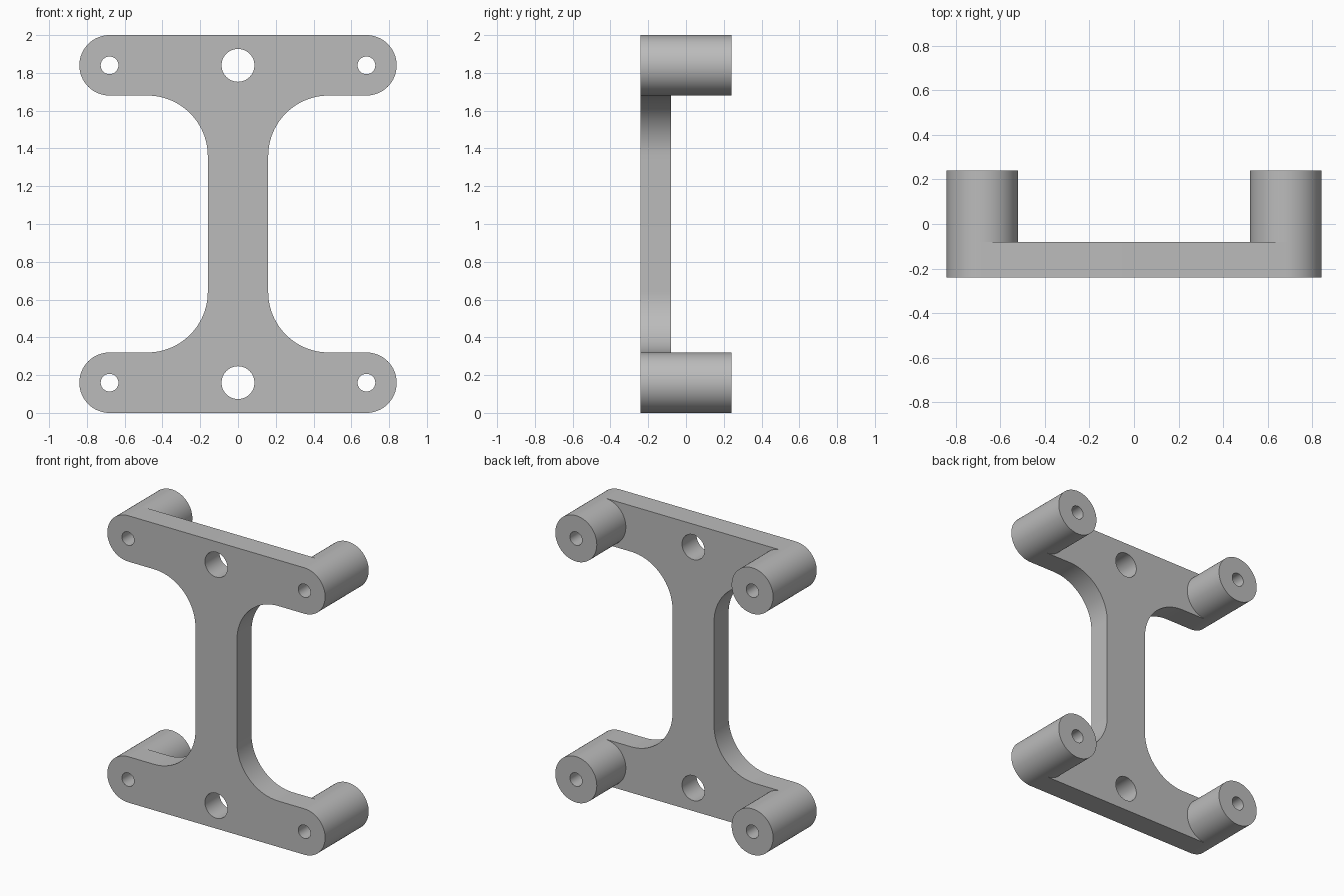
import bpy
import bmesh
import math

cube = bpy.data.objects.get("Cube")
if cube:
    bpy.data.objects.remove(cube, do_unlink=True)

# Main dimensions
HALF_Y = 0.24        # half of the total depth
PLATE_BACK = -0.08   # rear face of the plate
POST_X, POST_R = 0.68, 0.16
LOW_Z, HIGH_Z = 0.16, 1.84
SCREW_R, CENTRE_R = 0.047, 0.087
FILLET_R = 0.32

# Single plain grey
grey = bpy.data.materials.new("plain_grey")
grey.use_nodes = True
colour = (0.5, 0.5, 0.5, 1)
grey.diffuse_color = colour
grey.node_tree.nodes["Principled BSDF"].inputs["Base Color"].default_value = colour


def arc(cx, cz, r, start, end, steps):
    """Points along an arc, angles in degrees."""
    angles = [math.radians(start + (end - start) * i / steps) for i in range(steps + 1)]
    return [(cx + r * math.cos(a), cz + r * math.sin(a)) for a in angles]


def circle(cx, cz, r, steps):
    return arc(cx, cz, r, 0, 360, steps)[:-1]


def extruded_part(name, loops, y_front, y_back, open_front=False):
    """Fill an outline with holes and extrude it along y."""
    bm = bmesh.new()
    edges = []
    for loop in loops:
        verts = [bm.verts.new((x, y_front, z)) for x, z in loop]
        edges += [bm.edges.new((v, verts[i - 1])) for i, v in enumerate(verts)]
    bmesh.ops.triangle_fill(bm, use_beauty=True, edges=edges, normal=(0, -1, 0))
    result = bmesh.ops.extrude_face_region(bm, geom=bm.faces[:])
    moved = [g for g in result["geom"] if isinstance(g, bmesh.types.BMVert)]
    bmesh.ops.translate(bm, verts=moved, vec=(0, y_back - y_front, 0))
    bmesh.ops.recalc_face_normals(bm, faces=bm.faces[:])
    if open_front:
        # The front cap would be buried against the plate
        buried = [f for f in bm.faces if all(abs(v.co.y - y_front) < 1e-5 for v in f.verts)]
        bmesh.ops.delete(bm, geom=buried, context="FACES")
    mesh = bpy.data.meshes.new(name)
    bm.to_mesh(mesh)
    bm.free()
    mesh.materials.append(grey)
    obj = bpy.data.objects.new(name, mesh)
    bpy.context.collection.objects.link(obj)
    bpy.ops.object.select_all(action="DESELECT")
    obj.select_set(True)
    bpy.context.view_layer.objects.active = obj
    bpy.ops.object.shade_smooth_by_angle(angle=math.radians(30))
    return obj


# I-shaped plate: one side of the outline, then its mirror
fillet_x = POST_R + FILLET_R
low_fillet_z = LOW_Z + POST_R + FILLET_R
high_fillet_z = HIGH_Z - POST_R - FILLET_R
side = (arc(POST_X, LOW_Z, POST_R, -90, 90, 32)
        + arc(fillet_x, low_fillet_z, FILLET_R, 270, 180, 24)
        + arc(fillet_x, high_fillet_z, FILLET_R, 180, 90, 24)
        + arc(POST_X, HIGH_Z, POST_R, -90, 90, 32))
outline = side + [(-x, z) for x, z in reversed(side)]

holes = []
for z in (LOW_Z, HIGH_Z):
    holes.append(circle(0, z, CENTRE_R, 48))
    for x in (-POST_X, POST_X):
        holes.append(circle(x, z, SCREW_R, 32))
extruded_part("plate", [outline] + holes, -HALF_Y, PLATE_BACK)

# Four hollow standoff posts behind the plate corners
for level, z in (("lower", LOW_Z), ("upper", HIGH_Z)):
    for side_name, x in (("left", POST_X), ("right", -POST_X)):
        extruded_part(f"{level}_{side_name}_post",
                      [circle(x, z, POST_R, 64), circle(x, z, SCREW_R, 32)],
                      PLATE_BACK, HALF_Y, open_front=True)
